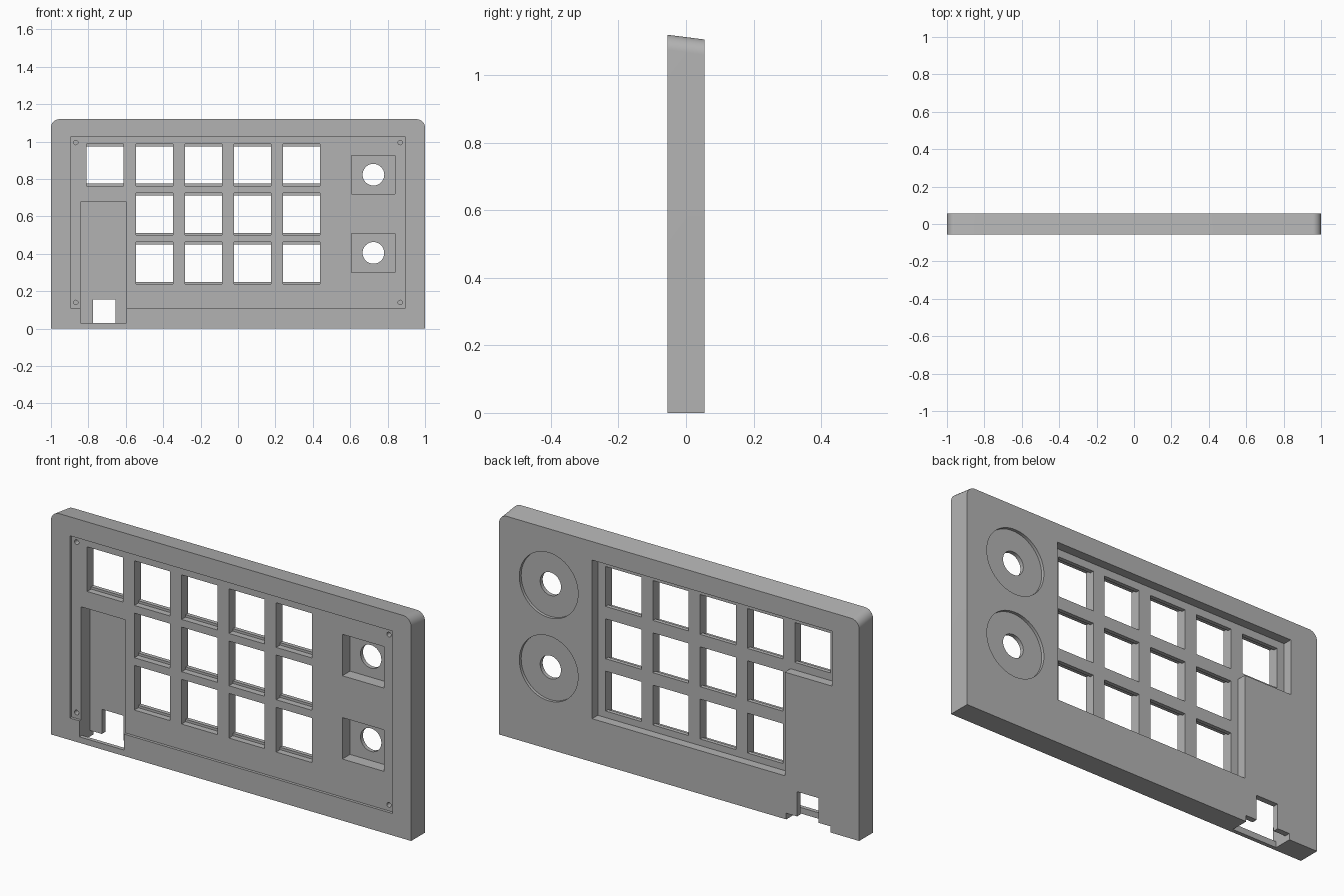
import bpy, bmesh, math

cube = bpy.data.objects.get("Cube")
if cube:
    bpy.data.objects.remove(cube, do_unlink=True)

grey = bpy.data.materials.new("plain grey")
grey.use_nodes = True
colour = (0.45, 0.45, 0.45, 1)
grey.diffuse_color = colour
grey.node_tree.nodes["Principled BSDF"].inputs["Base Color"].default_value = colour

FRONT, BACK = -0.055, 0.055
OUT = 0.1            # cutters overshoot the faces to this distance
HEIGHT, SLOPE, RADIUS = 1.12, 0.014, 0.045


def prism(name, outline, y0, y1, back_outline=None):
    """Solid between an x-z outline at y0 and one at y1."""
    bm = bmesh.new()
    a = [bm.verts.new((x, y0, z)) for x, z in outline]
    b = [bm.verts.new((x, y1, z)) for x, z in back_outline or outline]
    bm.faces.new(a)
    bm.faces.new(b[::-1])
    n = len(a)
    for i in range(n):
        bm.faces.new((a[i], b[i], b[(i + 1) % n], a[(i + 1) % n]))
    bmesh.ops.recalc_face_normals(bm, faces=bm.faces)
    mesh = bpy.data.meshes.new(name)
    bm.to_mesh(mesh)
    bm.free()
    mesh.materials.append(grey)
    obj = bpy.data.objects.new(name, mesh)
    bpy.context.collection.objects.link(obj)
    return obj


def arc(cx, cz, r, start, end, steps):
    return [(cx + r * math.cos(math.radians(start + (end - start) * i / steps)),
             cz + r * math.sin(math.radians(start + (end - start) * i / steps)))
            for i in range(steps + 1)]


def shell_outline(top):
    z, x = top - RADIUS, 1 - RADIUS
    return [(-1, 0), (1, 0)] + arc(x, z, RADIUS, 0, 90, 10) + arc(-x, z, RADIUS, 90, 180, 10)


# Case with sloping top and rounded upper corners
case = prism("keypad_case", shell_outline(HEIGHT), FRONT, BACK, shell_outline(HEIGHT - SLOPE))


def cut(outline, y0, y1):
    cutter = prism("cutter", outline, y0, y1)
    cutter.hide_render = True
    mod = case.modifiers.new("cut", "BOOLEAN")
    mod.operation, mod.solver, mod.object = "DIFFERENCE", "EXACT", cutter
    bpy.context.view_layer.objects.active = case
    bpy.ops.object.modifier_apply(modifier=mod.name)
    bpy.data.objects.remove(cutter, do_unlink=True)


def rect(x0, x1, z0, z1):
    return [(x0, z0), (x1, z0), (x1, z1), (x0, z1)]


def disc(x, z, r, sides):
    return arc(x, z, r, 0, 360, sides)[:-1]


# Shallow front recess for the cover
RECESS = FRONT + 0.014
cut(rect(-0.895, 0.895, 0.11, 1.025), -OUT, RECESS)

# L-shaped recess in the back around the keys
PLATE = 0.01
cut([(-0.587, 0.217), (0.483, 0.217), (0.483, 1.013), (-0.85, 1.013),
     (-0.85, 0.737), (-0.587, 0.737)], PLATE, OUT)

# Key openings, taller at the front for the clips
for row in range(3):
    for col in range(5):
        if col == 0 and row < 2:
            continue
        x, z = -0.71 + 0.2625 * col, 0.35 + 0.2625 * row
        cut(rect(x - 0.099, x + 0.099, z - 0.1, z + 0.1), -OUT, OUT)
        cut(rect(x - 0.099, x + 0.099, z - 0.112, z + 0.112), -OUT, PLATE - 0.02)

# Knob pockets, shaft holes and round back recesses
for z in (0.405, 0.823):
    cut(rect(0.608, 0.84, z - 0.104, z + 0.104), -OUT, 0.02)
    cut(disc(0.724, z, 0.163, 64), BACK - 0.015, OUT)
    cut(disc(0.724, z, 0.058, 32), -OUT, OUT)

# Controller pocket, open underneath behind a thin lip
cut(rect(-0.842, -0.595, 0.03, 0.677), -OUT, 0.027)
cut(rect(-0.842, -0.595, -0.1, 0.031), FRONT + 0.02, OUT)

# Cable port
cut(rect(-0.775, -0.655, 0.02, 0.155), 0, OUT)

# Corner screw holes
for x in (-0.867, 0.867):
    for z in (0.14, 0.995):
        cut(disc(x, z, 0.012, 16), -OUT, 0.02)

# Smooth the round walls, keep edges crisp
bpy.ops.object.select_all(action="DESELECT")
case.select_set(True)
bpy.context.view_layer.objects.active = case
bpy.ops.object.shade_smooth_by_angle(angle=math.radians(30))
